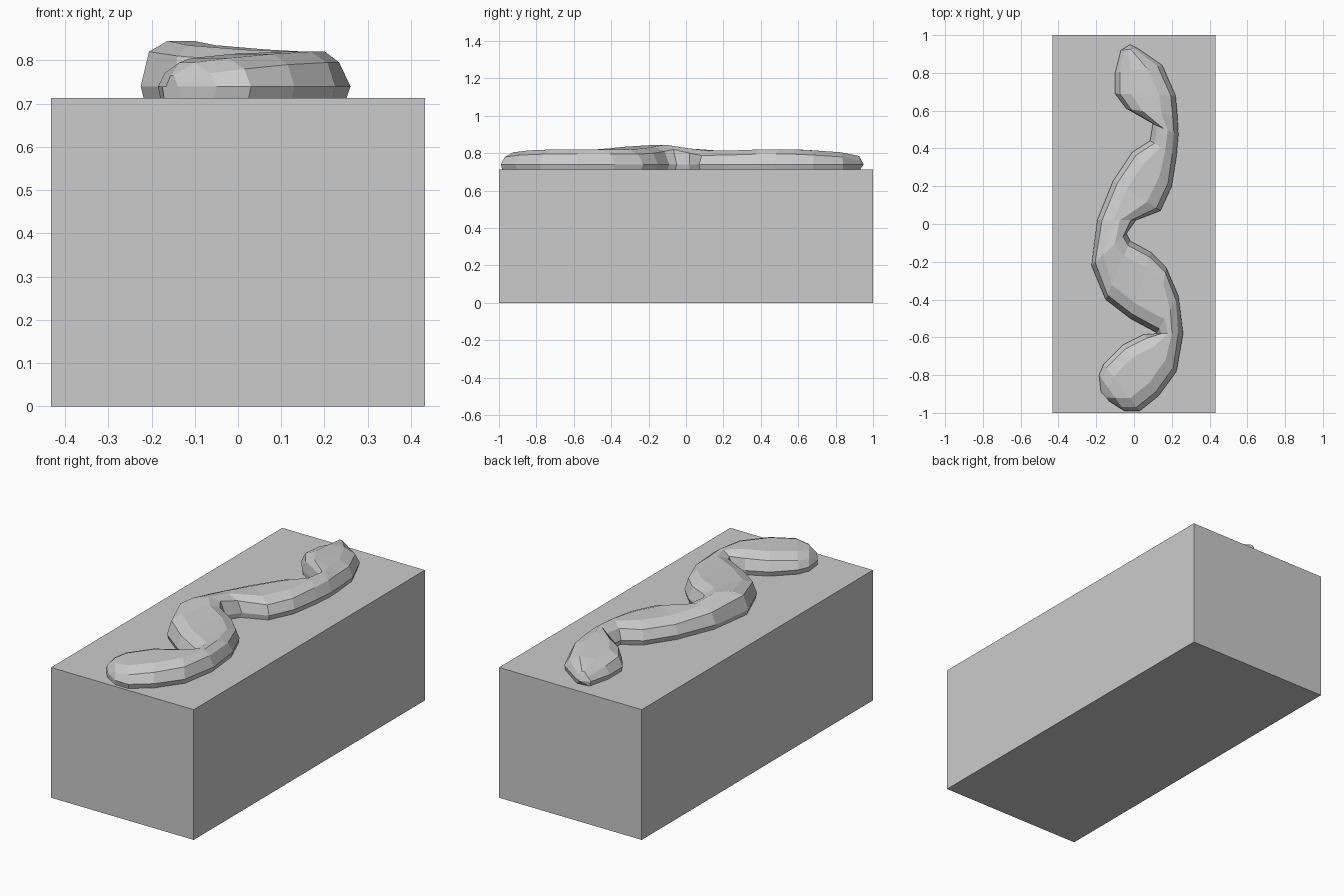
import bpy
import bmesh
from mathutils import Vector

cube = bpy.data.objects.get("Cube")
if cube:
    bpy.data.objects.remove(cube)

TOP = 0.713

stone = bpy.data.materials.new("plain grey")
stone.use_nodes = True
GREY = (0.6, 0.6, 0.6, 1)
stone.diffuse_color = GREY
stone.node_tree.nodes["Principled BSDF"].inputs["Base Color"].default_value = GREY


def finish(bm, name):
    bmesh.ops.recalc_face_normals(bm, faces=bm.faces)
    mesh = bpy.data.meshes.new(name)
    bm.to_mesh(mesh)
    bm.free()
    mesh.materials.append(stone)
    obj = bpy.data.objects.new(name, mesh)
    bpy.context.collection.objects.link(obj)
    return obj


# Rectangular block
bm = bmesh.new()
bmesh.ops.create_cube(bm, size=1)
bmesh.ops.scale(bm, vec=(0.864, 2, TOP), verts=bm.verts)
bmesh.ops.translate(bm, vec=(0, 0, TOP / 2), verts=bm.verts)
finish(bm, "block")

# Winding ridge: left edge x y, right edge x y, crest height, back to front
stations = [
    (-.07, .92, .02, .93, .785),
    (-.10, .80, .15, .84, .805),
    (-.10, .69, .22, .68, .815),
    (-.04, .61, .23, .57, .82),
    (.10, .53, .235, .47, .82),
    (.085, .44, .225, .36, .82),
    (-.01, .38, .20, .20, .815),
    (-.11, .23, .14, .07, .813),
    (-.195, .02, .01, .02, .825),
    (-.225, -.22, -.04, -.05, .845),
    (-.15, -.40, -.02, -.09, .835),
    (-.02, -.50, .09, -.15, .825),
    (.11, -.57, .17, -.23, .82),
    (.12, -.575, .235, -.38, .82),
    (.12, -.58, .26, -.58, .82),
    (.05, -.585, .225, -.78, .82),
    (-.06, -.64, .13, -.91, .815),
    (-.16, -.74, .03, -.99, .805),
    (-.185, -.80, -.05, -.99, .795),
    (-.175, -.89, -.13, -.94, .765),
]


def section(bm, lx, ly, rx, ry, crest):
    """Eight-point faceted cross-section between two edge points."""
    left, right = Vector((lx, ly, 0)), Vector((rx, ry, 0))
    across = right - left
    width = across.length
    across.normalize()
    half = [(min(.01, width * .1), TOP - .003), (0, .74),
            (min(.026, width * .2), crest - .025),
            (min(.085, width * .42), crest)]
    pts = [left + across * d + Vector((0, 0, z)) for d, z in half]
    pts += [right - across * d + Vector((0, 0, z)) for d, z in reversed(half)]
    return [bm.verts.new(p) for p in pts]


bm = bmesh.new()
rings = [section(bm, *s) for s in stations]
for a, b in zip(rings, rings[1:]):
    for i in range(8):
        j = (i + 1) % 8
        bm.faces.new((a[i], a[j], b[j], b[i]))

# Rounded end at the back, blunt end at the front
tip = bm.verts.new((-.02, .95, .74))
for i in range(8):
    bm.faces.new((rings[0][i], rings[0][(i + 1) % 8], tip))
bm.faces.new(rings[-1])
finish(bm, "winding_ridge")
